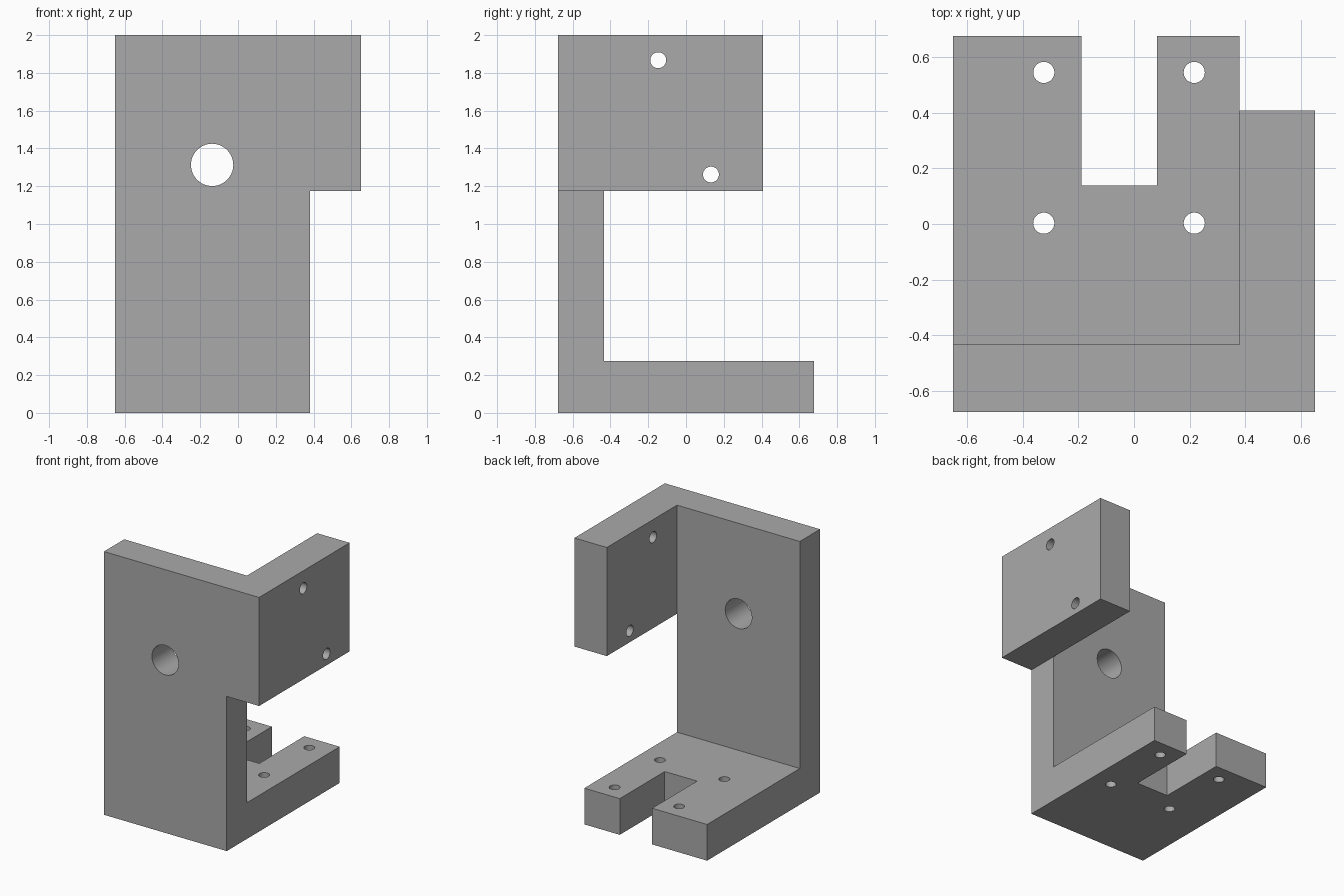
import bpy
import math
from mathutils import Vector

if "Cube" in bpy.data.objects:
    bpy.data.objects.remove(bpy.data.objects["Cube"], do_unlink=True)

# Overall half sizes and the main inner edges
HX, HY, TOP = 0.652, 0.678, 2.0
FLANGE_X = 0.38      # inner face of the side flange
WALL_Y = -0.435      # back face of the front wall
BASE_Z = 0.275       # top of the base plate
FLANGE_Z = 1.175     # underside of the flange

metal = bpy.data.materials.new("plain_grey")
metal.use_nodes = True
grey = (0.40, 0.40, 0.40, 1)
metal.diffuse_color = grey
metal.node_tree.nodes["Principled BSDF"].inputs["Base Color"].default_value = grey


def box(name, low, high):
    low, high = Vector(low), Vector(high)
    bpy.ops.mesh.primitive_cube_add(size=1, location=(low + high) / 2)
    ob = bpy.context.object
    ob.name = name
    ob.scale = high - low
    bpy.ops.object.transform_apply(location=True, rotation=False, scale=True)
    return ob


def rod(name, radius, centre, length, axis):
    turn = {"X": (0, math.pi / 2, 0), "Y": (math.pi / 2, 0, 0), "Z": (0, 0, 0)}[axis]
    bpy.ops.mesh.primitive_cylinder_add(vertices=48, radius=radius, depth=length,
                                        location=centre, rotation=turn)
    bpy.context.object.name = name
    return bpy.context.object


def cut(target, cutter):
    mod = target.modifiers.new(cutter.name, "BOOLEAN")
    mod.operation = "DIFFERENCE"
    mod.solver = "EXACT"
    mod.object = cutter
    cutter.hide_render = True
    bpy.context.view_layer.objects.active = target
    bpy.ops.object.modifier_apply(modifier=mod.name)
    bpy.data.objects.remove(cutter, do_unlink=True)


# Solid block carved down to front wall, base plate and side flange
bracket = box("mounting_bracket", (-HX, -HY, 0), (HX, HY, TOP))
bracket.data.materials.append(metal)
cut(bracket, box("inner_space", (-1, WALL_Y, BASE_Z), (FLANGE_X, 1, 3)))
cut(bracket, box("space_under_flange", (FLANGE_X, -1, -1), (1, 1, FLANGE_Z)))
cut(bracket, box("space_behind_flange", (0.2, 0.408, 1), (1, 1, 3)))

# Open slot at the back of the base
cut(bracket, box("base_slot", (-0.19, 0.138, -1), (0.082, 1, 0.6)))

# Four base holes
for x in (-0.325, 0.217):
    for y in (0.003, 0.546):
        cut(bracket, rod("base_hole", 0.038, (x, y, 0.1), 0.8, "Z"))

# Large hole through the front wall
cut(bracket, rod("wall_hole", 0.112, (-0.137, -0.55, 1.313), 0.5, "Y"))

# Two holes through the flange
for y, z in ((-0.147, 1.867), (0.132, 1.262)):
    cut(bracket, rod("flange_hole", 0.042, (0.5, y, z), 0.6, "X"))

# Smooth hole walls, sharp plate edges
bpy.ops.object.select_all(action="DESELECT")
bracket.select_set(True)
bpy.context.view_layer.objects.active = bracket
bpy.ops.object.shade_smooth_by_angle(angle=math.radians(30))
